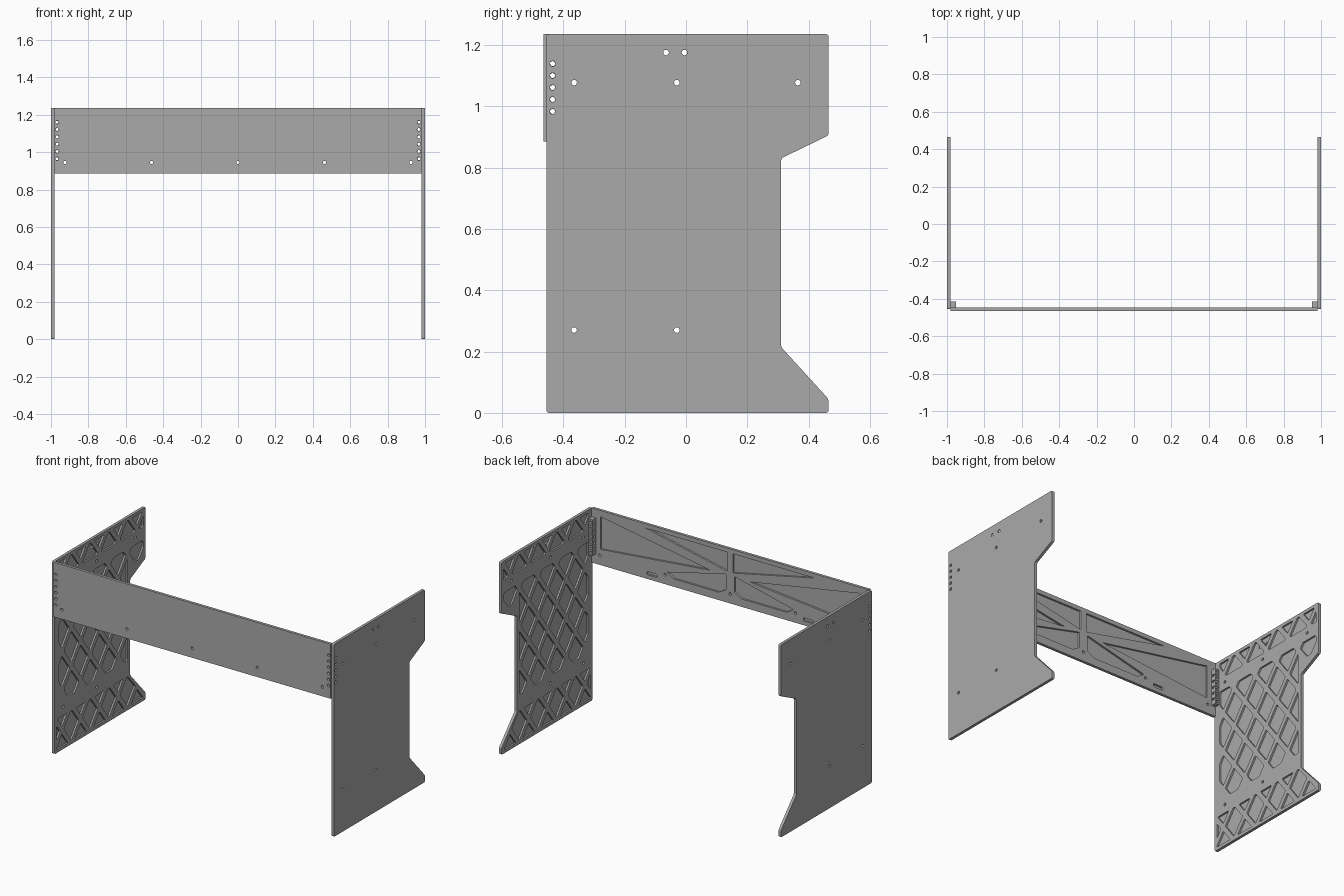
import bpy
import bmesh
import math

cube = bpy.data.objects.get("Cube")
if cube:
    bpy.data.objects.remove(cube, do_unlink=True)

grey = bpy.data.materials.new("plain grey")
grey.use_nodes = True
grey.diffuse_color = (0.4, 0.4, 0.4, 1)
grey.node_tree.nodes["Principled BSDF"].inputs["Base Color"].default_value = (0.4, 0.4, 0.4, 1)

HEIGHT, FRONT, BACK = 1.235, -0.455, 0.465
INNER, OUTER = 0.982, 1.0


def prisms(name, outlines, axis, lo, hi, radius=0.0):
    """Extrude flat outlines along x or y between lo and hi, with rounded corners."""
    bm = bmesh.new()
    for outline in outlines:
        verts = [bm.verts.new((lo, u, v) if axis == "x" else (u, lo, v)) for u, v in outline]
        face = bm.faces.new(verts)
        if radius:
            res = bmesh.ops.bevel(bm, geom=verts, offset=radius, segments=3, profile=0.5,
                                  affect='VERTICES', clamp_overlap=True)
            face = max([f for f in bm.faces if any(v in res["verts"] for v in f.verts)],
                       key=lambda f: f.calc_area())
        ext = bmesh.ops.extrude_face_region(bm, geom=[face], use_keep_orig=True)
        for v in ext["geom"]:
            if isinstance(v, bmesh.types.BMVert):
                v.co["xy".index(axis)] = hi
    bmesh.ops.recalc_face_normals(bm, faces=bm.faces[:])
    mesh = bpy.data.meshes.new(name)
    bm.to_mesh(mesh)
    bm.free()
    mesh.materials.append(grey)
    obj = bpy.data.objects.new(name, mesh)
    bpy.context.scene.collection.objects.link(obj)
    return obj


def cut(obj, *cutters):
    """Subtract the cutters, bake the result and discard them."""
    for c in cutters:
        c.hide_render = True
        mod = obj.modifiers.new("cut", 'BOOLEAN')
        mod.operation, mod.solver, mod.object = 'DIFFERENCE', 'EXACT', c
    dg = bpy.context.evaluated_depsgraph_get()
    dg.update()
    baked = bpy.data.meshes.new_from_object(obj.evaluated_get(dg))
    obj.modifiers.clear()
    obj.data = baked
    for c in cutters:
        bpy.data.objects.remove(c, do_unlink=True)


def circle(u, v, r=0.009, n=16):
    return [(u + r * math.cos(2 * math.pi * i / n), v + r * math.sin(2 * math.pi * i / n))
            for i in range(n)]


def rect(u0, u1, v0, v1):
    return [(u0, v0), (u1, v0), (u1, v1), (u0, v1)]


def clip(poly, region):
    """Keep the part of poly inside a convex counter-clockwise region."""
    for a, b in zip(region, region[1:] + region[:1]):
        def side(p):
            return (b[0] - a[0]) * (p[1] - a[1]) - (b[1] - a[1]) * (p[0] - a[0])
        out = []
        for p, q in zip(poly, poly[1:] + poly[:1]):
            sp, sq = side(p), side(q)
            if sp >= 0:
                out.append(p)
            if sp * sq < 0:
                t = sp / (sp - sq)
                out.append((p[0] + t * (q[0] - p[0]), p[1] + t * (q[1] - p[1])))
        poly = out
        if len(poly) < 3:
            return []
    return poly


def area(p):
    return abs(sum(a[0] * b[1] - b[0] * a[1] for a, b in zip(p, p[1:] + p[:1]))) / 2


def lattice(region, du=0.095, dv=0.125, fill=0.8):
    """Diamond pockets trimmed to a region, leaving crossed ribs between them."""
    cells = []
    for i in range(-6, 7):
        for j in range(0, 11):
            if (i + j) % 2 == 0:
                u, v = i * du, j * dv
                a, b = du * fill, dv * fill
                cell = clip([(u - a, v), (u, v - b), (u + a, v), (u, v + b)], region)
                if cell and area(cell) > 0.0008:
                    cells.append(cell)
    return cells


# Side panels: shaped plate with ribbed inner face and screw holes
profile = [(FRONT, 0), (BACK, 0), (BACK, 0.045), (0.31, 0.215), (0.31, 0.83),
           (BACK, 0.905), (BACK, HEIGHT), (FRONT, HEIGHT)]
regions = [
    [(-0.435, 0.02), (0.445, 0.02), (0.44, 0.04), (0.285, 0.215), (-0.435, 0.215)],
    rect(-0.41, 0.285, 0.32, 1.03),
    rect(0.305, 0.445, 0.925, 1.03),
    rect(-0.41, 0.445, 1.115, 1.215),
]
side_pockets = [c for r in regions for c in lattice(r)]
side_columns = [(-0.435, 0.983 + 0.039 * i) for i in range(5)]
side_holes = [(-0.365, 1.077), (-0.03, 1.077), (0.365, 1.077), (-0.365, 0.27), (-0.03, 0.27),
              (-0.065, 1.175), (-0.005, 1.175)] + side_columns
front_columns = [0.965 + 0.039 * i for i in range(6)]

for s, label in ((1, "left"), (-1, "right")):
    panel = prisms(label + "_side_panel", [profile], "x", s * INNER, s * OUTER, 0.008)
    pockets = prisms("pocket_cutter", side_pockets, "x", s * 0.96, s * 0.993, 0.008)
    holes = prisms("hole_cutter", [circle(*h) for h in side_holes], "x", s * 0.9, s * 1.1)
    cut(panel, pockets, holes)

    # Corner bracket: column of small blocks drilled alternately both ways
    blocks = [rect(-0.447, -0.415, z - 0.018, z + 0.018) for z in front_columns]
    bracket = prisms(label + "_corner_bracket", blocks, "x", s * 0.953, s * INNER)
    across = prisms("hole_cutter", [circle(u, v, 0.008) for u, v in side_columns],
                    "x", s * 0.9, s * 1.1)
    along = prisms("hole_cutter", [circle(s * 0.967, z, 0.008) for z in front_columns],
                   "y", -0.5, -0.38)
    cut(bracket, across, along)

# Front panel: plain outside, triangular pockets and slots inside
front = prisms("front_panel", [rect(-INNER, INNER, 0.885, HEIGHT)], "y", -0.465, -0.447)
half = [
    [(0.92, 1.195), (0.14, 1.06), (0.92, 0.985)],
    [(0.6, 1.208), (0.02, 1.208), (0.02, 1.085)],
    [(0.03, 1.065), (0.03, 0.965), (0.08, 0.935), (0.4, 0.935), (0.45, 0.965)],
    rect(0.52, 0.59, 0.912, 0.932),
]
front_pockets = [[(s * u, v) for u, v in p] for p in half for s in (1, -1)]
front_holes = [circle(x, 0.945) for x in (-0.925, -0.462, 0, 0.462, 0.925)]
front_holes += [circle(s * 0.967, z) for z in front_columns for s in (1, -1)]
cut(front,
    prisms("pocket_cutter", front_pockets, "y", -0.459, -0.42, 0.006),
    prisms("hole_cutter", front_holes, "y", -0.6, -0.3))
